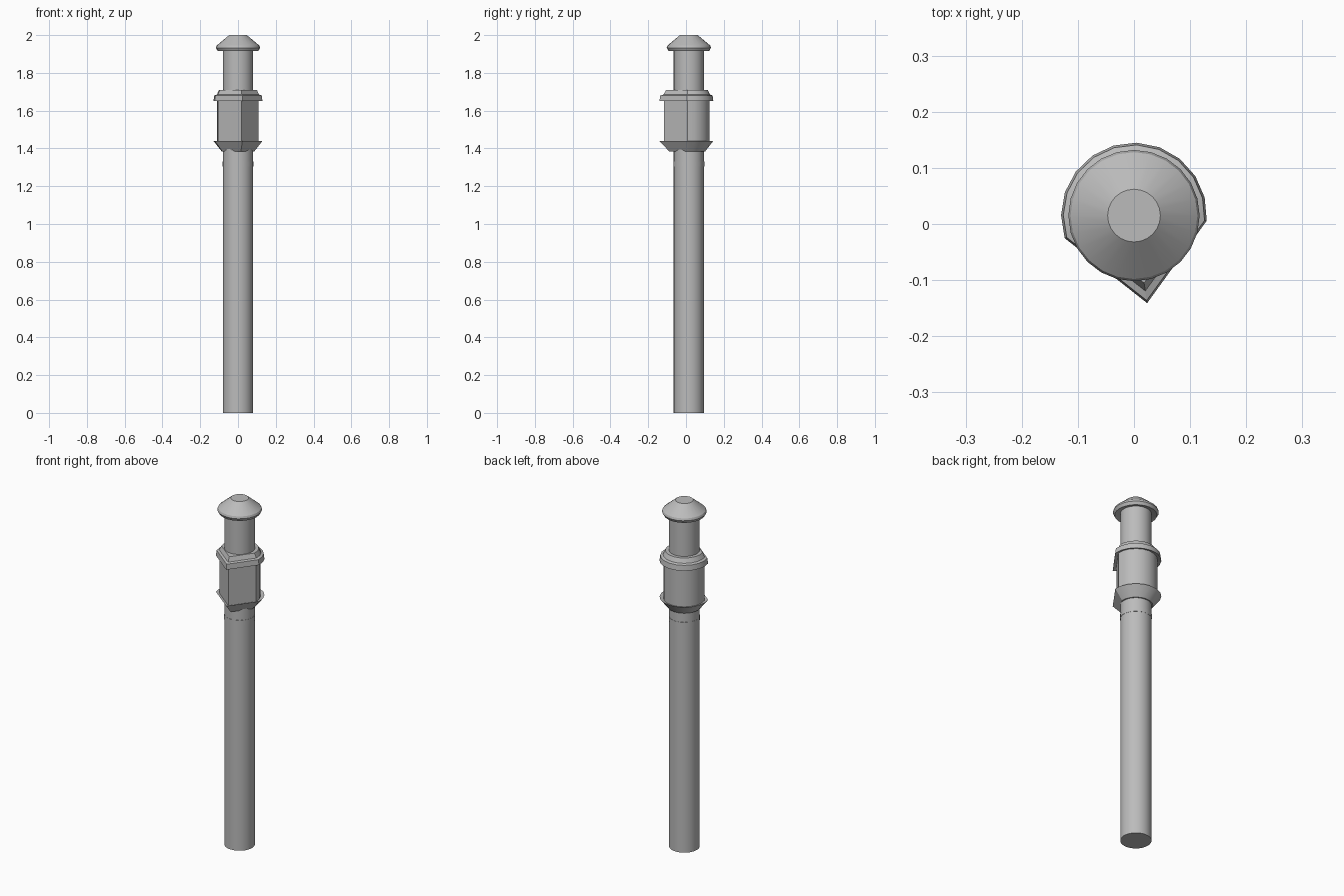
import bpy, math
from math import cos, sin, radians

if "Cube" in bpy.data.objects:
    bpy.data.objects.remove(bpy.data.objects["Cube"])

CY = 0.015  # axis of the round parts in y

grey = bpy.data.materials.new("plain grey")
grey.use_nodes = True
colour = (0.5, 0.5, 0.5, 1)
grey.diffuse_color = colour
grey.node_tree.nodes["Principled BSDF"].inputs["Base Color"].default_value = colour


def loft(name, outline, profile, cap=True):
    """Stack scaled copies of an outline; profile holds (scale, z)."""
    n = len(outline)
    verts = [(x * s, CY + y * s, z) for s, z in profile for x, y in outline]
    faces = [(r * n + i, r * n + (i + 1) % n, (r + 1) * n + (i + 1) % n, (r + 1) * n + i)
             for r in range(len(profile) - 1) for i in range(n)]
    if cap:
        faces.append(tuple(reversed(range(n))))
        faces.append(tuple(range(len(verts) - n, len(verts))))
    mesh = bpy.data.meshes.new(name)
    mesh.from_pydata(verts, [], faces)
    mesh.materials.append(grey)
    obj = bpy.data.objects.new(name, mesh)
    bpy.context.collection.objects.link(obj)
    bpy.ops.object.select_all(action='DESELECT')
    bpy.context.view_layer.objects.active = obj
    obj.select_set(True)
    bpy.ops.object.shade_smooth_by_angle(angle=radians(30))
    return obj


def circle(n):
    return [(cos(math.tau * i / n), sin(math.tau * i / n)) for i in range(n)]


# Round outline drawn out to an off-centre corner at the front
start, end, steps = -4, 198, 11
housing = [(cos(radians(start + (end - start) * i / steps)),
            sin(radians(start + (end - start) * i / steps))) for i in range(steps + 1)]
housing.append((0.18, -1.2))

# Long tube, with a thin band below the housing
loft("tube", circle(32), [(0.08, 0), (0.08, 1.93)])
loft("tube_band", circle(16), [(0.082, 1.305), (0.082, 1.33)])

# Housing with flared collars
loft("lower_collar", housing, [(0.087, 1.385), (0.13, 1.44), (0.107, 1.432)])
loft("housing_body", housing, [(0.11, 1.42), (0.11, 1.67)])
loft("upper_collar", housing, [(0.107, 1.658), (0.13, 1.65), (0.126, 1.68),
                               (0.112, 1.685), (0.1, 1.71)])

# Conical rain cap
loft("rain_cap", circle(24), [(0.08, 1.925), (0.108, 1.917), (0.117, 1.933),
                              (0.113, 1.945), (0.047, 2.0)])
